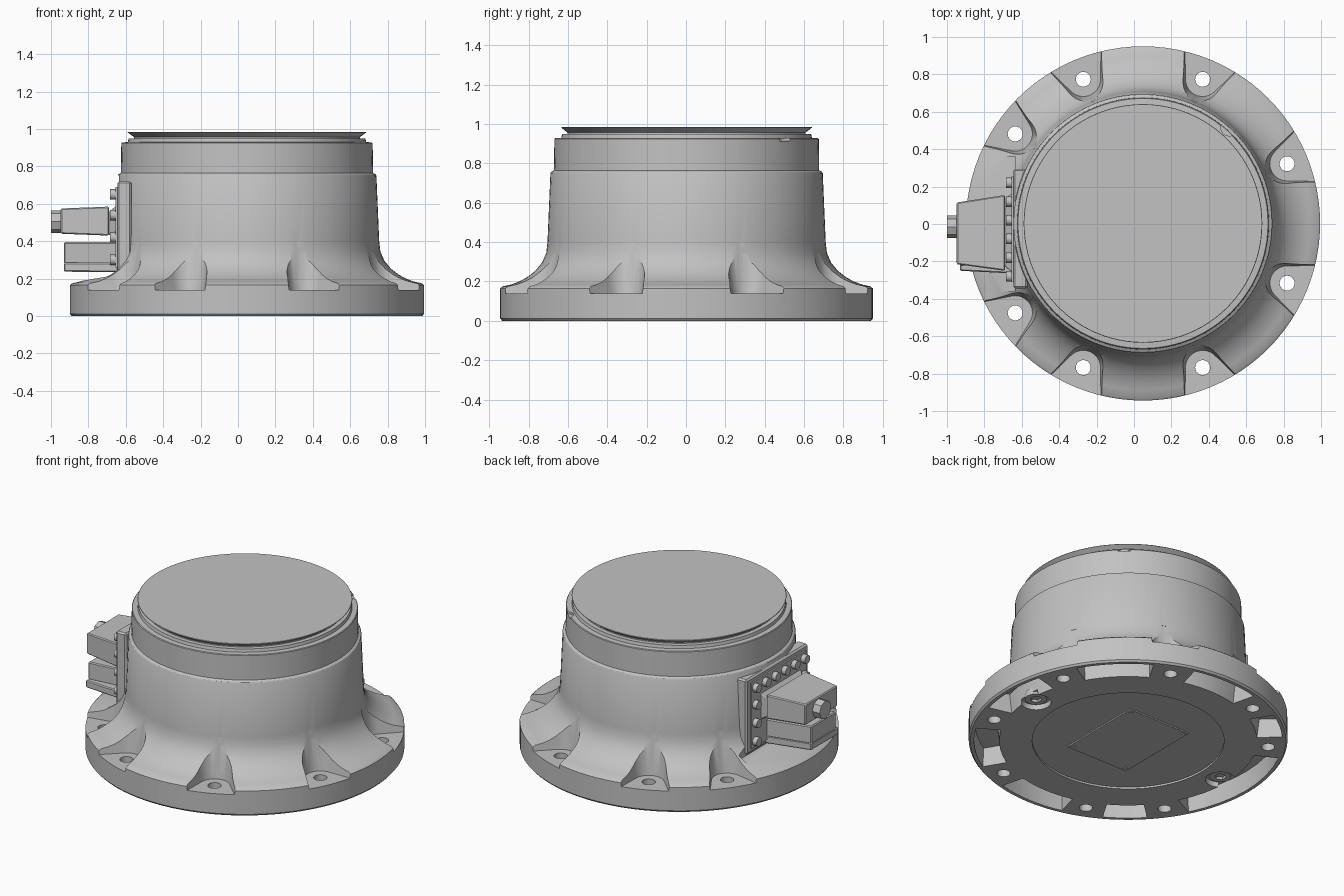
import bpy, bmesh
from math import sin, cos, radians, pi
from mathutils import Matrix, Vector

old = bpy.data.objects.get("Cube")
if old:
    bpy.data.objects.remove(old, do_unlink=True)

grey = bpy.data.materials.new("cast grey")
grey.use_nodes = True
grey.diffuse_color = (0.54, 0.54, 0.54, 1)
grey.node_tree.nodes["Principled BSDF"].inputs["Base Color"].default_value = (0.54, 0.54, 0.54, 1)

CX, CY = 0.048, 0.003
BOLTS = [s * a for a in (22.5, 67.5, 112.5, 145) for s in (1, -1)]
BOLT_R = 0.834
SOCKET_R = 0.715
SIDE = Matrix(((1, 0, 0, 0), (0, 0, 1, 0), (0, 1, 0, 0), (0, 0, 0, 1)))   # (x, z) outline along y
END = Matrix(((0, 0, 1, 0), (1, 0, 0, 0), (0, 1, 0, 0), (0, 0, 0, 1)))    # (y, z) outline along x


def finish(bm, name):
    bmesh.ops.recalc_face_normals(bm, faces=bm.faces)
    me = bpy.data.meshes.new(name)
    bm.to_mesh(me)
    bm.free()
    me.materials.append(grey)
    ob = bpy.data.objects.new(name, me)
    bpy.context.collection.objects.link(ob)
    return ob


def select(ob):
    bpy.ops.object.select_all(action='DESELECT')
    ob.select_set(True)
    bpy.context.view_layer.objects.active = ob


def smooth(ob, angle=28):
    select(ob)
    bpy.ops.object.shade_smooth_by_angle(angle=radians(angle))


def cut(ob, bm):
    cutter = finish(bm, "cutter")
    cutter.hide_render = True
    mod = ob.modifiers.new("cut", 'BOOLEAN')
    mod.operation, mod.solver, mod.object = 'DIFFERENCE', 'EXACT', cutter
    select(ob)
    bpy.ops.object.modifier_apply(modifier=mod.name)
    bpy.data.objects.remove(cutter, do_unlink=True)


def polar(r, deg):
    return CX + r * cos(radians(deg)), CY + r * sin(radians(deg))


def turn(deg):
    return Matrix.Translation((CX, CY, 0)) @ Matrix.Rotation(radians(deg), 4, 'Z')


def prism(bm, low, high, z0, z1, matrix):
    a = [bm.verts.new(matrix @ Vector((x, y, z0))) for x, y in low]
    b = [bm.verts.new(matrix @ Vector((x, y, z1))) for x, y in high]
    bm.faces.new(a[::-1])
    bm.faces.new(b)
    for i in range(len(a)):
        j = (i + 1) % len(a)
        bm.faces.new((a[i], a[j], b[j], b[i]))


def cyl(bm, centre, r, depth, axis='Z', segs=24):
    rot = Matrix.Rotation(pi / 2, 4, 'Y') if axis == 'X' else Matrix()
    bmesh.ops.create_cone(bm, cap_ends=True, segments=segs, radius1=r, radius2=r,
                          depth=depth, matrix=Matrix.Translation(centre) @ rot)


def box(bm, x, y, z):
    size = Matrix.Diagonal((x[1] - x[0], y[1] - y[0], z[1] - z[0], 1))
    mid = Vector((sum(x), sum(y), sum(z))) / 2
    bmesh.ops.create_cube(bm, size=1, matrix=Matrix.Translation(mid) @ size)


def lathe(name, profile, steps=96):
    bm = bmesh.new()
    vs = [bm.verts.new((r, 0, z)) for r, z in profile]
    es = [bm.edges.new(p) for p in zip(vs, vs[1:])]
    bmesh.ops.spin(bm, geom=vs + es, cent=(0, 0, 0), axis=(0, 0, 1), angle=2 * pi,
                   steps=steps, use_merge=True)
    bmesh.ops.remove_doubles(bm, verts=bm.verts, dist=1e-5)
    bmesh.ops.translate(bm, verts=bm.verts, vec=(CX, CY, 0))
    return finish(bm, name)


# Flared housing with mounting flange and shallow recess underneath
housing = lathe("housing", [
    (0, 0.012), (0.57, 0.012), (0.57, 0), (0.937, 0), (0.947, 0.012), (0.947, 0.165),
    (0.935, 0.175), (0.89, 0.185), (0.85, 0.2), (0.81, 0.222), (0.77, 0.253), (0.735, 0.295),
    (0.713, 0.345), (0.707, 0.4), (0.692, 0.75), (0.688, 0.757), (0.674, 0.765), (0.672, 0.924),
    (0.668, 0.928), (0.637, 0.93), (0.633, 0.95), (0, 0.95)])

# Mounting seat for the connector plate, with a sloping floor
bm = bmesh.new()
seat_side = [(-1.0, 0.16), (-0.635, 0.222), (-0.635, 0.75), (-1.0, 0.75)]
prism(bm, seat_side, seat_side, -0.36, 0.36, SIDE)
cut(housing, bm)


# U-shaped bolt seats opening outwards
def seat(r):
    arc = [(BOLT_R + r * cos(radians(a)), r * sin(radians(a))) for a in range(113, 248, 12)]
    w = arc[0][1] + 0.087
    arc[-1] = (arc[0][0], -arc[0][1])
    return arc + [(1.0, -w), (1.0, w)]


bm = bmesh.new()
for a in BOLTS:
    prism(bm, seat(0.092), seat(0.13), 0.14, 0.4, turn(a))
cut(housing, bm)

# Bolt holes
bm = bmesh.new()
for a in BOLTS:
    cyl(bm, (*polar(BOLT_R, a), 0.1), 0.04, 0.4)
cut(housing, bm)

# Weight-saving pockets under the flange, between the bolts
bm = bmesh.new()
angles = sorted(BOLTS)
for a, b in zip(angles, angles[1:] + [angles[0] + 360]):
    span = [a + 8 + (b - a - 16) * i / 8 for i in range(9)]

    def ring(r0, r1):
        pts = [(r0, t) for t in span] + [(r1, t) for t in reversed(span)]
        return [(r * cos(radians(t)), r * sin(radians(t))) for r, t in pts]
    prism(bm, ring(0.76, 0.918), ring(0.78, 0.91), -0.05, 0.125, turn(0))
cut(housing, bm)

# Two sockets under the base and a small notch in the top shoulder
bm = bmesh.new()
for a in (0, 180):
    cyl(bm, (*polar(SOCKET_R, a), 0), 0.09, 0.07)
cyl(bm, (*polar(0.69, 48), 0.93), 0.045, 0.03)
cut(housing, bm)
smooth(housing)

# Round screws with hexagonal drive in the base sockets
bm = bmesh.new()
for a in (0, 180):
    cyl(bm, (*polar(SOCKET_R, a), 0.04), 0.065, 0.04)
screws = finish(bm, "base_screws")
bm = bmesh.new()
for a in (0, 180):
    cyl(bm, (*polar(SOCKET_R, a), 0.02), 0.035, 0.04, segs=6)
cut(screws, bm)
smooth(screws)

# Top disc with undercut edge
cap = lathe("top_disc", [(0, 0.945), (0.605, 0.945), (0.605, 0.957), (0.638, 0.982),
                         (0.636, 0.985), (0, 0.985)])
smooth(cap)

# Cover plate under the base, with corner screws
bm = bmesh.new()
box(bm, (CX - 0.225, CX + 0.225), (CY - 0.29, CY + 0.29), (0.004, 0.02))
for sx in (-1, 1):
    for sy in (-1, 1):
        cyl(bm, (CX + sx * 0.2, CY + sy * 0.265, 0.006), 0.014, 0.012, segs=12)
finish(bm, "base_cover")

# Connector plate with raised panel and screw heads
bm = bmesh.new()
box(bm, (-0.645, -0.57), (-0.345, 0.295), (0.23, 0.72))
bmesh.ops.bevel(bm, geom=bm.edges[:], offset=0.01, segments=1, affect='EDGES')
box(bm, (-0.655, -0.6), (-0.31, 0.255), (0.26, 0.69))
finish(bm, "connector_plate")

bm = bmesh.new()
spots = [(-0.28 + 0.1 * i, 0.65) for i in range(6)]
spots += [(y, z) for y in (-0.28, 0.22) for z in (0.3, 0.42, 0.54)]
for y, z in spots:
    cyl(bm, (-0.665, y, z), 0.028, 0.04, 'X', 12)
smooth(finish(bm, "plate_screws"), 40)


def tapered(name, x0, x1, outer, inner):
    """Block running along x between two (y0, y1, z0, z1) rectangles."""
    bm = bmesh.new()
    rects = [[(a, c), (b, c), (b, d), (a, d)] for a, b, c, d in (outer, inner)]
    prism(bm, *rects, x0, x1, END)
    bmesh.ops.bevel(bm, geom=bm.edges[:], offset=0.006, segments=1, affect='EDGES')
    finish(bm, name)


# Upper plug: body, collar and cable stub
tapered("upper_plug", -0.948, -0.69, (-0.215, 0.115, 0.44, 0.575), (-0.25, 0.155, 0.43, 0.585))
tapered("upper_collar", -0.72, -0.64, (-0.2, 0.12, 0.45, 0.53), (-0.27, 0.17, 0.41, 0.6))
bm = bmesh.new()
cyl(bm, (-0.965, -0.015, 0.505), 0.06, 0.07, 'X', 8)
finish(bm, "cable_stub")

# Lower plug: wide shelf with a narrower body on top
tapered("lower_shelf", -0.93, -0.64, (-0.25, 0.03, 0.237, 0.285), (-0.265, 0.1, 0.235, 0.285))
tapered("lower_plug", -0.93, -0.64, (-0.225, 0.03, 0.28, 0.395), (-0.19, 0.1, 0.28, 0.395))
